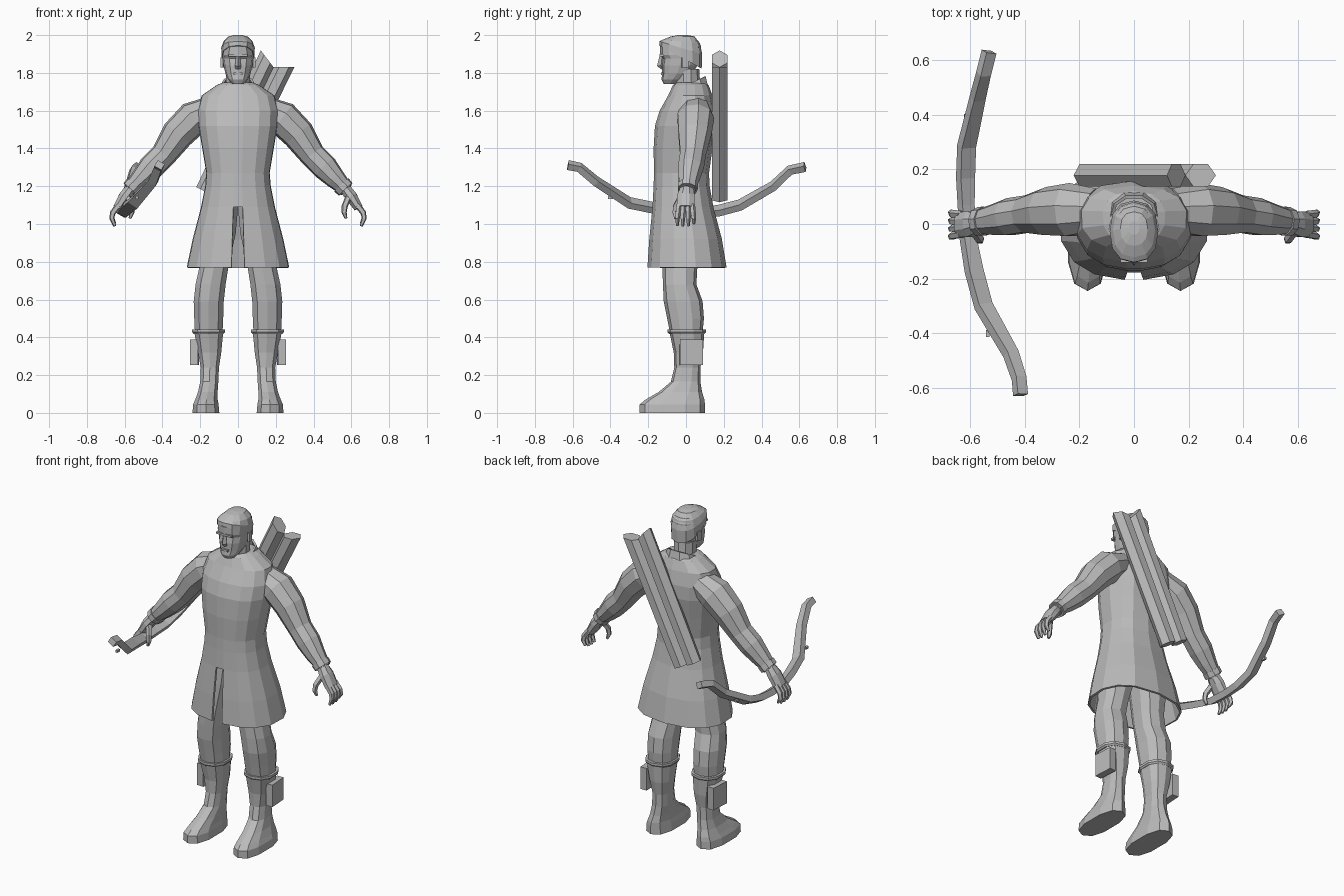
import bpy, bmesh, math
from mathutils import Vector

grey = bpy.data.materials.new("plain grey")
grey.diffuse_color = (0.5, 0.5, 0.5, 1)


def finish(name, bm, mirror=False):
    bmesh.ops.recalc_face_normals(bm, faces=bm.faces)
    me = bpy.data.meshes.new(name)
    bm.to_mesh(me)
    bm.free()
    me.materials.append(grey)
    ob = bpy.data.objects.new(name, me)
    bpy.context.collection.objects.link(ob)
    if mirror:
        m = ob.modifiers.new("mirror", 'MIRROR')
        m.use_mirror_merge = False
    return ob


def loft(name, rings, caps=(True, True), mirror=False, skip=None):
    """Skin a list of point rings; skip(ring, side) leaves faces out."""
    bm = bmesh.new()
    vs = [[bm.verts.new(p) for p in r] for r in rings]
    n = len(vs[0])
    for i in range(len(vs) - 1):
        for j in range(n):
            if skip and skip(i, j):
                continue
            k = (j + 1) % n
            bm.faces.new((vs[i][j], vs[i][k], vs[i + 1][k], vs[i + 1][j]))
    if caps[0]:
        bm.faces.new(vs[0][::-1])
    if caps[1]:
        bm.faces.new(vs[-1])
    return finish(name, bm, mirror)


def level(z, cx, hw, yf, yb, angles, p=1.0, slope=0.0):
    """Horizontal rounded ring between front yf and back yb, angle 0 = front."""
    pts = []
    for a in angles:
        s, c = math.sin(math.radians(a)), math.cos(math.radians(a))
        x = cx + hw * math.copysign(abs(s) ** p, s)
        y = (yf + yb) / 2 - (yb - yf) / 2 * math.copysign(abs(c) ** p, c)
        pts.append(Vector((x, y, z + slope * y)))
    return pts


def even(n, phase=0):
    return [phase + 360 * i / n for i in range(n)]


def sweep(name, path, side, n, phase=0, mirror=False):
    """Tube along (x, y, z, radius along side, radius across)."""
    P = [Vector(q[:3]) for q in path]
    rings = []
    for i, q in enumerate(path):
        t = (P[min(i + 1, len(P) - 1)] - P[max(i - 1, 0)]).normalized()
        u = Vector(side)
        u = (u - t * u.dot(t)).normalized()
        v = t.cross(u)
        rings.append([P[i] + u * q[3] * math.cos(math.radians(a)) + v * q[4] * math.sin(math.radians(a))
                      for a in even(n, phase)])
    return loft(name, rings, mirror=mirror)


def box(name, c, size, mirror=False, turn=0):
    bm = bmesh.new()
    bmesh.ops.create_cube(bm, size=1)
    for v in bm.verts:
        x, y, z = (v.co[i] * size[i] for i in range(3))
        ct, st = math.cos(turn), math.sin(turn)
        v.co = Vector((x * ct - y * st, x * st + y * ct, z)) + Vector(c)
    return finish(name, bm, mirror)


# Long coat, open at the hem and slit up the front
ca = [-5, 5, 28, 50, 75, 100, 125, 150, 180, 210, 235, 260, 285, 310, 332]
coat_rows = [(0.77, .275, -.205, .215), (0.92, .243, -.195, .19), (1.09, .198, -.178, .145),
             (1.2, .176, -.172, .125), (1.27, .17, -.17, .122), (1.4, .192, -.172, .14),
             (1.52, .212, -.165, .16), (1.6, .215, -.14, .158), (1.68, .195, -.095, .14),
             (1.735, .115, -.07, .12), (1.75, .08, -.05, .1)]
coat = loft("coat", [level(z, 0, w, f, b, ca, .85) for z, w, f, b in coat_rows],
            caps=(False, True), skip=lambda i, j: j == 0 and i < 2)
sol = coat.modifiers.new("cloth thickness", 'SOLIDIFY')
sol.thickness, sol.offset = .012, -1

# Standing collar, open at the front
collar = loft("collar", [level(z, 0, w, f, b, even(10, 18), .9, .45) for z, w, f, b in
                         [(1.68, .105, -.075, .12), (1.735, .088, -.065, .108)]],
              caps=(False, False), skip=lambda i, j: j == 9)
sol = collar.modifiers.new("cloth thickness", 'SOLIDIFY')
sol.thickness, sol.offset = .012, -1

# Head, neck, hair, ears and nose
loft("neck", [level(z, 0, w, f, b, even(10)) for z, w, f, b in
              [(1.68, .075, -.05, .085), (1.74, .066, -.06, .075), (1.82, .066, -.06, .07)]])
ha = even(12)
loft("head", [level(z, 0, w, f, b, ha, .85) for z, w, f, b in
              [(1.742, .032, -.118, -.05), (1.765, .052, -.13, -.01), (1.795, .066, -.126, .03),
               (1.84, .077, -.128, .062), (1.875, .081, -.122, .074), (1.895, .084, -.138, .078),
               (1.94, .083, -.138, .08), (1.97, .07, -.112, .065), (1.988, .04, -.06, .03)]])
loft("hair", [level(z, 0, w, f, b, ha, .85, s) for z, w, f, b, s in
              [(1.868, .087, -.142, .083, -.55), (1.925, .089, -.14, .086, -.3),
               (1.964, .077, -.122, .074, -.1), (1.993, .05, -.08, .045, 0), (2.0, .02, -.04, .01, 0)]])
sweep("nose", [(0, -.126, 1.898, .009, .012), (0, -.132, 1.838, .016, .021), (0, -.124, 1.822, .014, .008)],
      (1, 0, 0), 4)
box("brow", (0, -.128, 1.893), (.1, .024, .012))
box("mouth", (0, -.125, 1.795), (.045, .014, .012))
box("ear", (.083, -.005, 1.855), (.014, .034, .055), mirror=True, turn=.2)

# Legs and boots
la = even(10)
loft("leg", [level(z, c, w, f, b, la, .85) for z, c, w, f, b in
             [(.4, .155, .075, -.08, .085), (.5, .155, .08, -.1, .095), (.59, .155, .083, -.118, .088),
              (.68, .145, .083, -.122, .055), (.77, .128, .08, -.125, .06), (.95, .108, .1, -.12, .1),
              (1.1, .09, .095, -.11, .1)]], mirror=True)
loft("boot", [level(z, c, w, f, b, la, .8) for z, c, w, f, b in
              [(0, .17, .074, -.245, .1), (.045, .17, .07, -.245, .1), (.07, .167, .062, -.215, .098),
               (.11, .16, .054, -.145, .085), (.165, .152, .05, -.08, .076), (.24, .149, .05, -.062, .076),
               (.32, .15, .064, -.065, .09), (.43, .155, .08, -.088, .097)]], mirror=True)
loft("boot_cuff", [level(z, .156, w, f, b, la, .85) for z, w, f, b in
                   [(.418, .082, -.09, .098), (.427, .09, -.098, .105), (.441, .09, -.098, .105)]],
     mirror=True)
box("leg_pouch", (.23, .028, .32), (.042, .12, .135), mirror=True, turn=.06)

# Sleeves, cuffs and hands
sweep("sleeve", [(.14, .05, 1.61, .08, .07), (.235, .05, 1.56, .1, .094), (.32, .045, 1.475, .09, .088),
                 (.395, .035, 1.365, .07, .07), (.46, .025, 1.3, .07, .07), (.515, .015, 1.24, .058, .056),
                 (.575, .008, 1.18, .044, .038)], (0, 1, 0), 9, mirror=True)
sweep("cuff", [(.548, .01, 1.207, .054, .052), (.57, .008, 1.183, .054, .05)], (0, 1, 0), 9, mirror=True)
sweep("palm", [(.565, .005, 1.19, .036, .032), (.6, 0, 1.145, .05, .034), (.638, -.003, 1.085, .05, .026)],
      (0, 1, 0), 8, 22.5, mirror=True)
for i, y in enumerate((-.042, -.016, .011, .037)):
    d = (.004, 0, .002, .014)[i]
    sweep("finger_%d" % (i + 1), [(.632, y * .9, 1.1, .015, .017), (.663, y, 1.06, .015, .016),
                                  (.668, y * 1.1, 1.03, .013, .014), (.652, y * 1.1, .988 + d, .008, .008)],
          (0, 1, 0), 5, mirror=True)
sweep("thumb", [(.588, -.02, 1.15, .02, .018), (.565, -.055, 1.095, .016, .017), (.562, -.06, 1.06, .014, .014),
                (.572, -.055, 1.03, .008, .008)], (0, 1, 0), 5, mirror=True)

# Bow held in the hand on the -x side
bow = [(-.415, -.625, 1.312), (-.42, -.565, 1.3), (-.45, -.475, 1.225), (-.55, -.3, 1.112),
       (-.585, -.17, 1.085), (-.607, -.05, 1.062), (-.614, .07, 1.062), (-.616, .17, 1.07),
       (-.612, .285, 1.1), (-.572, .46, 1.2), (-.55, .55, 1.285), (-.53, .63, 1.302)]
wide = (.03, .03, .034, .042, .042, .036, .036, .042, .042, .034, .03, .03)
sweep("bow", [p + (w, .026) for p, w in zip(bow, wide)], (.86, 0, -.5), 4, 45)
for p in ((-.535, -.4, 1.14), (-.615, .39, 1.14)):
    box("bow_peg", p, (.014, .026, .014))

# Twin quiver slung across the back, notched at the top
axis = Vector((.435, 0, .9)).normalized()
across = Vector((axis.z, 0, -axis.x))
start = Vector((-.138, .178, 1.155))
for sgn, nm in ((-1, "quiver_left"), (1, "quiver_right")):
    hexa = [(-.046, 0), (-.022, -.041), (.022, -.041), (.046, 0), (.022, .041), (-.022, .041)]
    rings = []
    for h, cut, grow in ((0, 0, 1), (.775, .55, 1.08)):
        rings.append([start + across * (sgn * .046 * grow + a * grow) + Vector((0, b, 0))
                      + axis * (h + cut * sgn * a) for a, b in hexa])
    loft(nm, rings)
